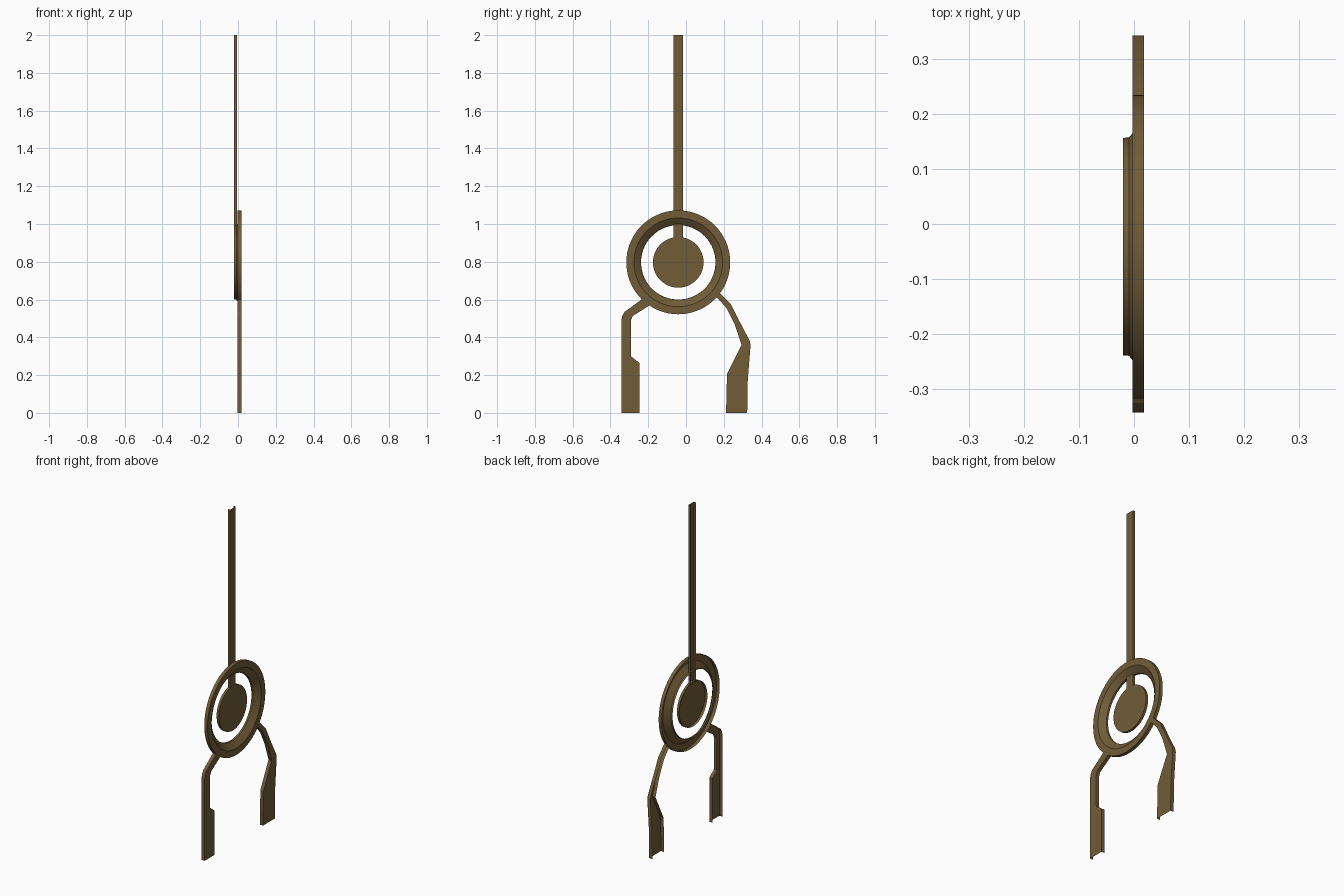
import bpy, math

if "Cube" in bpy.data.objects:
    bpy.data.objects.remove(bpy.data.objects["Cube"])

# one olive-brown metal
mat = bpy.data.materials.new("olive bronze")
mat.diffuse_color = (0.165, 0.107, 0.039, 1)
mat.use_nodes = True
mat.node_tree.nodes["Principled BSDF"].inputs["Base Color"].default_value = mat.diffuse_color

CY, CZ = -0.041, 0.797   # centre of ring and disc


def make(name, verts, faces):
    me = bpy.data.meshes.new(name)
    me.from_pydata(verts, [], faces)
    me.materials.append(mat)
    ob = bpy.data.objects.new(name, me)
    bpy.context.collection.objects.link(ob)
    bpy.ops.object.select_all(action='DESELECT')
    ob.select_set(True)
    bpy.context.view_layer.objects.active = ob
    bpy.ops.object.shade_smooth_by_angle(angle=math.radians(20))
    return ob


def channel(name, outline, x_face, x_back, open_edges=()):
    """Flat face at x_face with walls folded back to x_back (open behind)."""
    n = len(outline)
    verts = [(x_face, y, z) for y, z in outline] + [(x_back, y, z) for y, z in outline]
    faces = [tuple(range(n))]
    for i in range(n):
        if i not in open_edges:
            j = (i + 1) % n
            faces.append((j, i, n + i, n + j))
    return make(name, verts, faces)


def circle(r, n):
    return [(CY + r * math.cos(2 * math.pi * k / n),
             CZ + r * math.sin(2 * math.pi * k / n)) for k in range(n)]


# pressed ring: outer wall, flat rim, cone, inner collar
profile = [(-0.003, 0.275), (0.018, 0.275), (0.018, 0.235),
           (-0.004, 0.204), (-0.009, 0.198), (-0.02, 0.197)]
N = 72
verts = [(x, y, z) for x, r in profile for y, z in circle(r, N)]
faces = [(i * N + k, i * N + (k + 1) % N, (i + 1) * N + (k + 1) % N, (i + 1) * N + k)
         for i in range(len(profile) - 1) for k in range(N)]
make("ring", verts, faces)

# centre disc and tall stem
channel("centre_disc", circle(0.134, 64), -0.005, -0.02)
channel("stem", [(-0.067, 2.0), (-0.067, 0.92), (-0.015, 0.92), (-0.015, 2.0)],
        -0.005, -0.02, open_edges=(1, 3))

# straight leg with stepped foot
channel("straight_leg",
        [(-0.232, 0.602), (-0.325, 0.535), (-0.338, 0.512), (-0.342, 0.49), (-0.342, 0.0),
         (-0.247, 0.0), (-0.247, 0.265), (-0.292, 0.30), (-0.292, 0.49),
         (-0.282, 0.513), (-0.187, 0.573)],
        0.018, -0.003, open_edges=(4, 10))

# bowed leg with wide foot
channel("bowed_leg",
        [(0.156, 0.614), (0.175, 0.60), (0.214, 0.555), (0.257, 0.47), (0.294, 0.36),
         (0.217, 0.206), (0.212, 0.0), (0.324, 0.0), (0.327, 0.175), (0.342, 0.36),
         (0.337, 0.382), (0.283, 0.485), (0.238, 0.575), (0.178, 0.635)],
        0.018, -0.003, open_edges=(6, 13))
